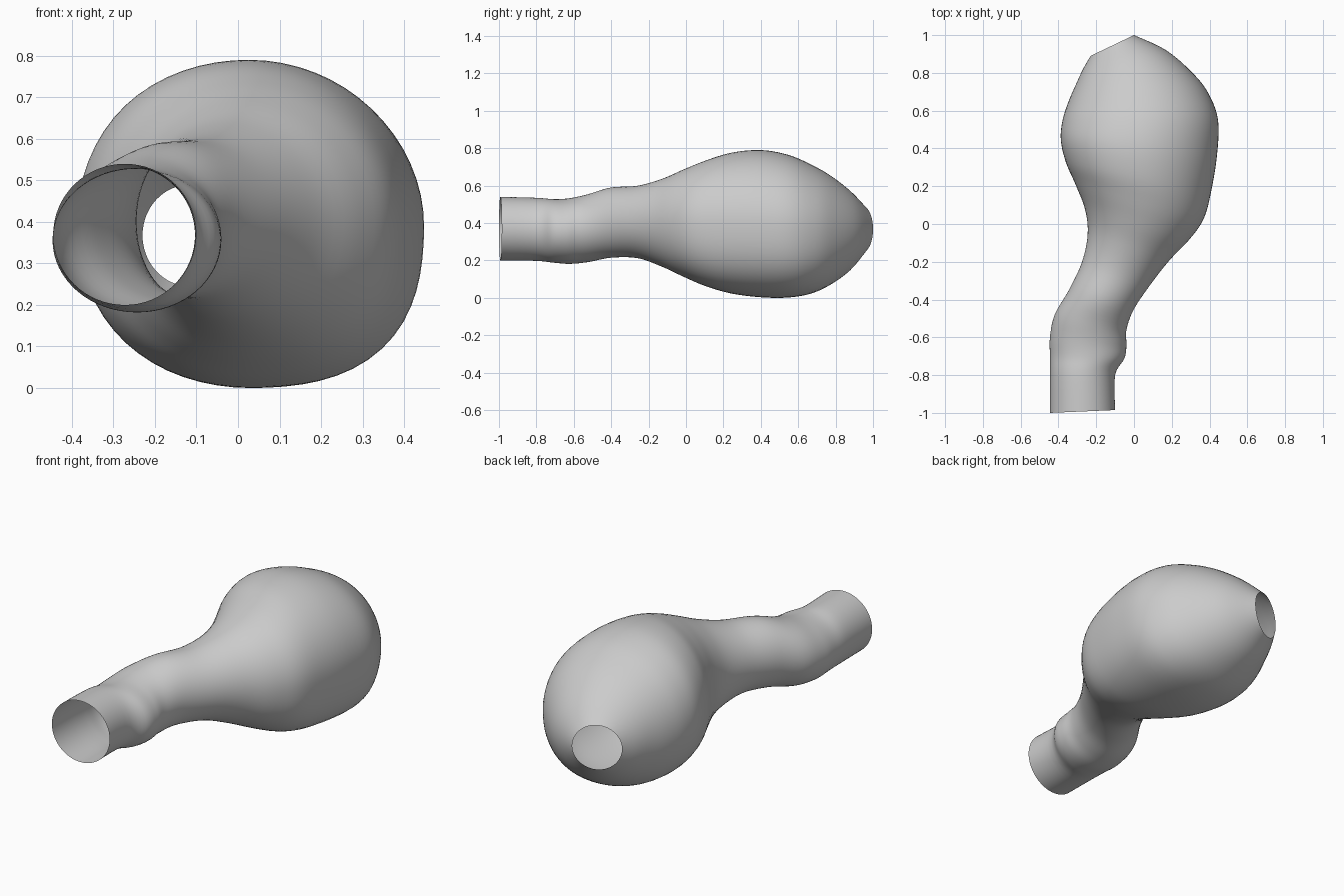
import bpy
import math
from mathutils import Vector

default = bpy.data.objects.get("Cube")
if default:
    bpy.data.objects.remove(default, do_unlink=True)

SIDES = 64   # points around each ring
STEPS = 5    # rings between two neighbouring sections

# Sections from the neck opening to the rear opening:
# right edge x, y, left edge x, y, bottom z, top z
SECTIONS = [
    (-.445, -1, -.10, -.985, .20, .54),
    (-.445, -.8, -.10, -.8, .198, .535),
    (-.445, -.7, -.05, -.71, .188, .528),
    (-.445, -.6, -.04, -.64, .182, .533),
    (-.42, -.48, -.04, -.56, .192, .555),
    (-.345, -.35, 0, -.45, .215, .59),
    (-.275, -.2, .095, -.31, .212, .60),
    (-.245, -.05, .19, -.19, .165, .638),
    (-.26, .08, .295, -.08, .11, .69),
    (-.31, .21, .37, .03, .06, .738),
    (-.36, .325, .41, .18, .022, .778),
    (-.387, .44, .44, .37, .003, .79),
    (-.38, .54, .445, .55, .002, .765),
    (-.35, .64, .395, .69, .022, .715),
    (-.307, .74, .31, .80, .07, .655),
    (-.27, .82, .17, .92, .145, .575),
    (-.23, .89, 0, 1, .245, .49),
]


def spline(a, b, c, d, t):
    """Smooth value between b and c."""
    return b + t / 2 * (c - a + t * (2 * a - 5 * b + 4 * c - d + t * (3 * (b - c) + d - a)))


def smooth_sections(sections):
    """Fill in extra sections along the length."""
    last = len(sections) - 1
    result = []
    for i in range(last):
        near = [sections[max(0, min(last, i + k))] for k in (-1, 0, 1, 2)]
        for s in range(STEPS):
            result.append([spline(*values, s / STEPS) for values in zip(*near)])
    result.append(sections[last])
    return result


def ring(section):
    """Tilted oval; the wide ones are fuller at the lower left."""
    x0, y0, x1, y1, low, high = section
    middle = Vector(((x0 + x1) / 2, (y0 + y1) / 2, (low + high) / 2))
    across = Vector(((x1 - x0) / 2, (y1 - y0) / 2, 0))
    up = Vector((0, 0, (high - low) / 2))
    fullness = max(0, min(1, (up.z - .22) / .15))
    points = []
    for j in range(SIDES):
        angle = math.tau * j / SIDES
        c, s = math.cos(angle), math.sin(angle)
        corner = .07 if c > 0 and s < 0 else .02 if c < 0 else 0
        swell = 1 + corner * fullness * math.sin(2 * angle) ** 2
        points.append(middle + (across * c + up * s) * swell)
    return points


# Open hollow body: neck and bulb in one skin
rings = [ring(section) for section in smooth_sections(SECTIONS)]
verts = [point for loop in rings for point in loop]
faces = []
for i in range(len(rings) - 1):
    for j in range(SIDES):
        a, b = i * SIDES + j, i * SIDES + (j + 1) % SIDES
        faces.append((a, a + SIDES, b + SIDES, b))

mesh = bpy.data.meshes.new("hollow_bulb")
mesh.from_pydata(verts, [], faces)
body = bpy.data.objects.new("hollow_bulb", mesh)
bpy.context.collection.objects.link(body)

# Plain grey
grey = bpy.data.materials.new("plain grey")
grey.use_nodes = True
colour = (.6, .6, .6, 1)
grey.diffuse_color = colour
grey.node_tree.nodes["Principled BSDF"].inputs["Base Color"].default_value = colour
mesh.materials.append(grey)

bpy.ops.object.select_all(action="DESELECT")
body.select_set(True)
bpy.context.view_layer.objects.active = body
bpy.ops.object.shade_smooth_by_angle(angle=math.radians(40))
